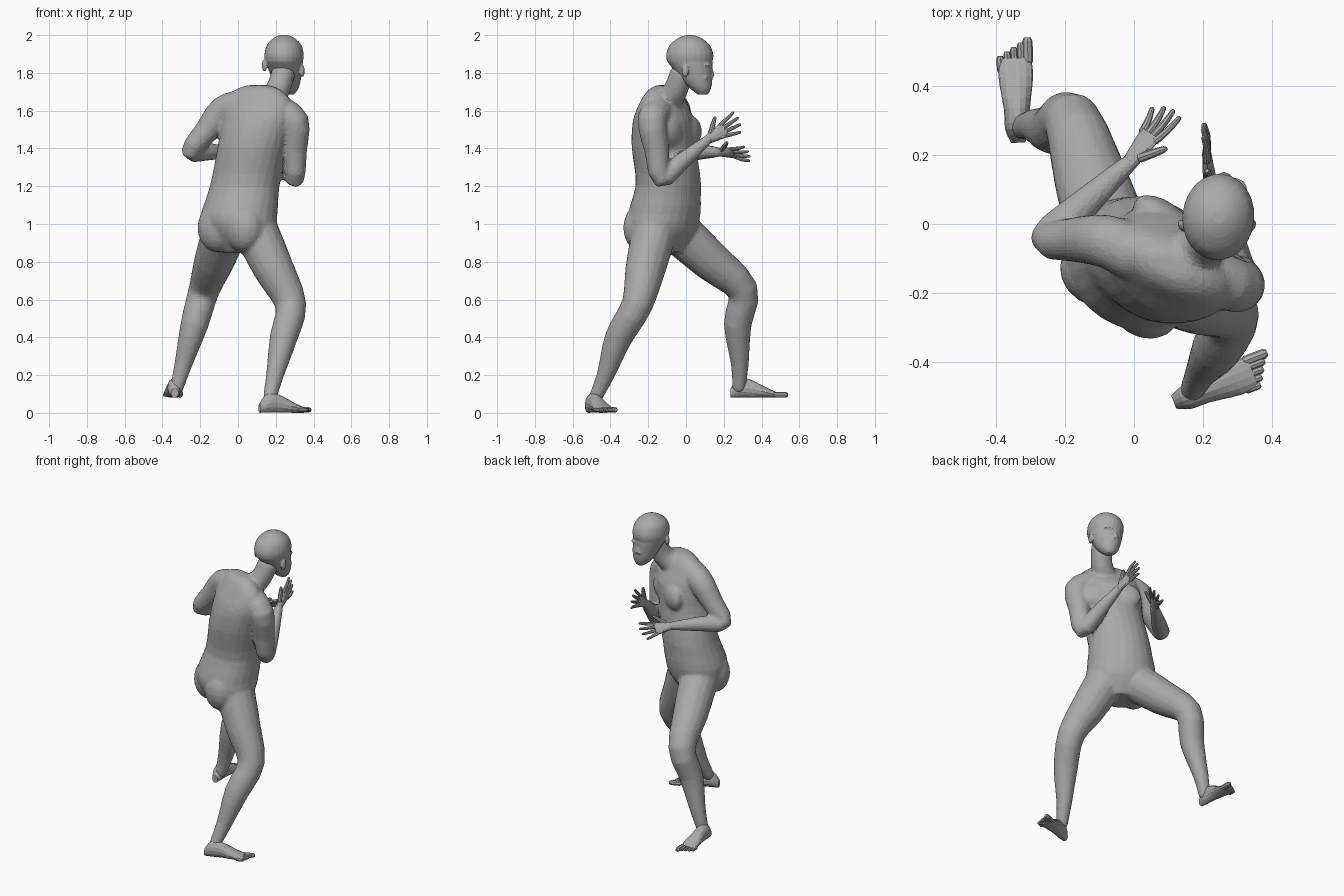
import bpy, bmesh, math
from mathutils import Vector, Matrix

cube = bpy.data.objects.get("Cube")
if cube:
    bpy.data.objects.remove(cube, do_unlink=True)

grey = bpy.data.materials.new("plain_grey")
grey.use_nodes = True
tone = (.4, .4, .4, 1)
grey.diffuse_color = tone
grey.node_tree.nodes["Principled BSDF"].inputs["Base Color"].default_value = tone
UP = Vector((0, 0, 1))


def spline(rows, steps=3):
    """Smooth curve through rows of equal length."""
    rows = [Vector(row) for row in rows]
    out = []
    for i in range(len(rows) - 1):
        start, end = rows[i], rows[i + 1]
        before, after = rows[max(i - 1, 0)], rows[min(i + 2, len(rows) - 1)]
        for step in range(steps):
            t = step / steps
            leave, arrive = (end - before) / 2, (after - start) / 2
            bend = start - end
            out.append(start + leave * t - (bend * 3 + leave * 2 + arrive) * t**2
                       + (bend * 2 + leave + arrive) * t**3)
    return out + [rows[-1]]


def loft(bm, rings, sides):
    """Skin a list of (centre, u, v) elliptical rings and cap both ends."""
    loops = []
    for centre, u, v in rings:
        angles = [math.tau * i / sides for i in range(sides)]
        loops.append([bm.verts.new(centre + u * math.cos(a) + v * math.sin(a)) for a in angles])
    for low, high in zip(loops, loops[1:]):
        for i in range(sides):
            j = (i + 1) % sides
            bm.faces.new((low[i], low[j], high[j], high[i]))
    bm.faces.new(loops[0][::-1])
    bm.faces.new(loops[-1])


def limb(bm, points, radii, sides=16):
    """Round tapering tube through the points, with rounded ends and no twist."""
    path = spline([(*point, radius) for point, radius in zip(points, radii)])
    last = len(path) - 1
    rings = []
    side = (path[1].xyz - path[0].xyz).orthogonal()
    for i, sample in enumerate(path):
        centre, radius = sample.xyz, sample.w
        tangent = (path[min(i + 1, last)].xyz - path[max(i - 1, 0)].xyz).normalized()
        side = (side - tangent * side.dot(tangent)).normalized()
        u = side * radius
        v = tangent.cross(u)
        tip = tangent * radius * .7
        if i == 0:
            rings.append((centre - tip, u * .6, v * .6))
        rings.append((centre, u, v))
        if i == last:
            rings.append((centre + tip, u * .6, v * .6))
    loft(bm, rings, sides)


def heading(degrees):
    """Level directions ahead and to the right, turned clockwise from +y."""
    t = math.radians(degrees)
    return Vector((math.sin(t), math.cos(t), 0)), Vector((math.cos(t), -math.sin(t), 0))


def slices(bm, rows, centre, turn):
    """Stack of level ellipses (z, half width, half depth)."""
    rings = []
    for z, width, depth in spline(rows):
        ahead, right = heading(turn(z))
        rings.append((centre(z), right * width, ahead * depth))
    loft(bm, rings, 24)


def blob(bm, centre, size, turn=0):
    place = (Matrix.Translation(centre) @ Matrix.Rotation(math.radians(-turn), 4, "Z")
             @ Matrix.Diagonal((*size, 1)))
    bmesh.ops.create_uvsphere(bm, u_segments=16, v_segments=10, radius=1, matrix=place)


def finish(name, bm, voxel=0, smooth=0, keep=1):
    """Turn a bmesh into an object, fusing overlapping volumes if asked."""
    bmesh.ops.recalc_face_normals(bm, faces=bm.faces)
    mesh = bpy.data.meshes.new(name)
    bm.to_mesh(mesh)
    bm.free()
    mesh.materials.append(grey)
    ob = bpy.data.objects.new(name, mesh)
    bpy.context.collection.objects.link(ob)
    if voxel:
        fuse = ob.modifiers.new("fuse", "REMESH")
        fuse.mode = "VOXEL"
        fuse.voxel_size = voxel
        soften = ob.modifiers.new("soften", "SMOOTH")
        soften.iterations = smooth
        facet = ob.modifiers.new("facet", "DECIMATE")
        facet.ratio = keep


def leg(bm, hip, knee, ankle):
    hip, knee, ankle = Vector(hip), Vector(knee), Vector(ankle)
    calf = knee.lerp(ankle, .35) - Vector((0, .02, 0))
    points = (hip, hip.lerp(knee, .5), knee, calf, knee.lerp(ankle, .75), ankle)
    limb(bm, points, (.12, .107, .083, .074, .048, .036))


def arm(bm, collar, shoulder, elbow, wrist):
    shoulder, elbow, wrist = Vector(shoulder), Vector(elbow), Vector(wrist)
    points = (collar, shoulder, shoulder.lerp(elbow, .5), elbow, elbow.lerp(wrist, .4), wrist)
    limb(bm, points, (.08, .078, .066, .052, .047, .026))


def trunk_centre(z):
    lean = min(max(z * 2 - 2.1, 0), 1)
    waist = max(1 - abs(z - 1.22) * 5, 0)
    return Vector((.005 + lean / 10, -.12 + waist * .03, z))


def trunk_turn(z):
    return 45 - 12 * z


# Body: trunk, neck and limbs fused into one skin
raised_wrist, folded_wrist = (.22, .12, 1.45), (-.01, .18, 1.38)
bm = bmesh.new()
trunk = ((.85, .1, .09), (.95, .2, .16), (1.05, .21, .185), (1.2, .19, .168), (1.4, .19, .165),
         (1.55, .2, .15), (1.65, .19, .1), (1.71, .13, .065), (1.735, .06, .03))
slices(bm, trunk, trunk_centre, trunk_turn)
limb(bm, ((.13, -.11, 1.63), (.205, -.06, 1.7), (.24, -.02, 1.8)), (.085, .066, .064))
for side in (-1, 1):
    ahead, right = heading(33)
    buttock = trunk_centre(.98) + right * side * .085 - ahead * .08
    breast = trunk_centre(1.49) + right * side * .085 + ahead * .11
    blob(bm, buttock, (.11, .095, .13), 33)
    blob(bm, breast, (.095, .05, .085), 33)
leg(bm, (-.07, -.04, .96), (-.18, .3, .65), (-.325, .28, .13))
leg(bm, (.1, -.17, .95), (.28, -.26, .57), (.168, -.48, .08))
arm(bm, (.22, -.15, 1.6), (.3, -.18, 1.54), (.3, -.13, 1.24), raised_wrist)
arm(bm, (.01, -.09, 1.63), (-.08, -.05, 1.6), (-.25, -.04, 1.385), folded_wrist)
finish("body", bm, .01, 8, .22)


# Head: one tapering form from chin to crown, with mirrored features
def head_centre(z):
    drop = max(1.86 - z, 0)
    return Vector((.244 + drop * .15, .02 + drop * .4, z))


def head_turn(z):
    return 5


bm = bmesh.new()
form = ((1.685, .025, .025), (1.71, .05, .05), (1.75, .07, .075), (1.81, .088, .1),
        (1.86, .1, .12), (1.9, .104, .125), (1.95, .09, .105), (1.985, .055, .06), (2, .02, .02))
slices(bm, form, head_centre, head_turn)
face = Vector((.26, .12, 1.8))
limb(bm, [face + Vector((0, out, rise)) for out, rise in ((.006, .035), (.014, .01), (.018, -.012))],
     (.009, .011, .014), 10)
for side in (-1, 1):
    def beside(out, ahead, rise):
        return face + Vector((out * side, ahead, rise - out * side * .15))

    blob(bm, beside(.034, -.006, .045), (.034, .02, .011), 18 * side)
    blob(bm, beside(.04, -.03, -.02), (.03, .03, .026))
    blob(bm, beside(.013, .015, -.018), (.01, .012, .009))
    blob(bm, beside(.1, -.125, .025) - Vector((.02, 0, 0)), (.012, .02, .033), 25 * side)
for rise in (-.046, -.058):
    blob(bm, face + Vector((.005, 0, rise)), (.026, .014, .007))
blob(bm, face + Vector((.01, -.02, -.09)), (.03, .026, .022))
finish("head", bm, .005, 6, .3)


def hand(name, wrist, ahead, thumbward):
    """Palm, four spread fingers and a thumb."""
    bm = bmesh.new()
    wrist, ahead, across = Vector(wrist), Vector(ahead).normalized(), Vector(thumbward)
    across = (across - ahead * across.dot(ahead)).normalized()
    normal = ahead.cross(across)
    palm = []
    for i in range(4):
        width, thick = .022 + .007 * i, .022 - .003 * i
        palm.append((wrist + ahead * (.04 * i - .02), across * width, normal * thick))
    loft(bm, palm, 12)

    def digit(base, tip, radius, curl):
        start, end = (wrist + ahead * along + across * out for along, out in (base, tip))
        knuckle = start.lerp(end, .55) + normal * curl
        limb(bm, (start, knuckle, end), (radius, radius * .9, radius * .65), 8)

    for finger in range(4):
        spread = 1.5 - finger
        length = .09 - .007 * (finger - 1)**2
        digit((.09, .021 * spread), (.1 + length, .036 * spread), .011, .004)
    digit((.025, .022), (.085, .08), .014, 0)
    finish(name, bm)


hand("raised_hand", raised_wrist, (-.02, .17, .1), (0, -.5, .8))
hand("folded_hand", folded_wrist, (.12, .165, -.01), (.5, -.4, .6))


def foot(name, heel, turn, inner):
    """Foot from heel to toes; inner is the side of the big toe."""
    bm = bmesh.new()
    heel = Vector(heel)
    ahead, right = heading(turn)
    sole = ((0, .02, .05), (.04, .036, .1), (.1, .038, .1), (.19, .05, .055), (.245, .046, .03))
    rings = []
    for along, width, height in spline(sole):
        half = UP * height / 2
        rings.append((heel + ahead * along + half, right * width, half))
    loft(bm, rings, 14)
    for toe in range(5):
        radius = .011 if toe else .015
        base = heel + ahead * (.235 - .006 * toe) + right * inner * (.037 - .02 * toe) + UP * .016
        tip = base + ahead * (.058 - .006 * toe)
        limb(bm, (base, tip), (radius, radius), 8)
    finish(name, bm)


foot("stepping_foot", (-.335, .235, .08), -2, 1)
foot("trailing_foot", (.115, -.515, 0), 69, -1)
